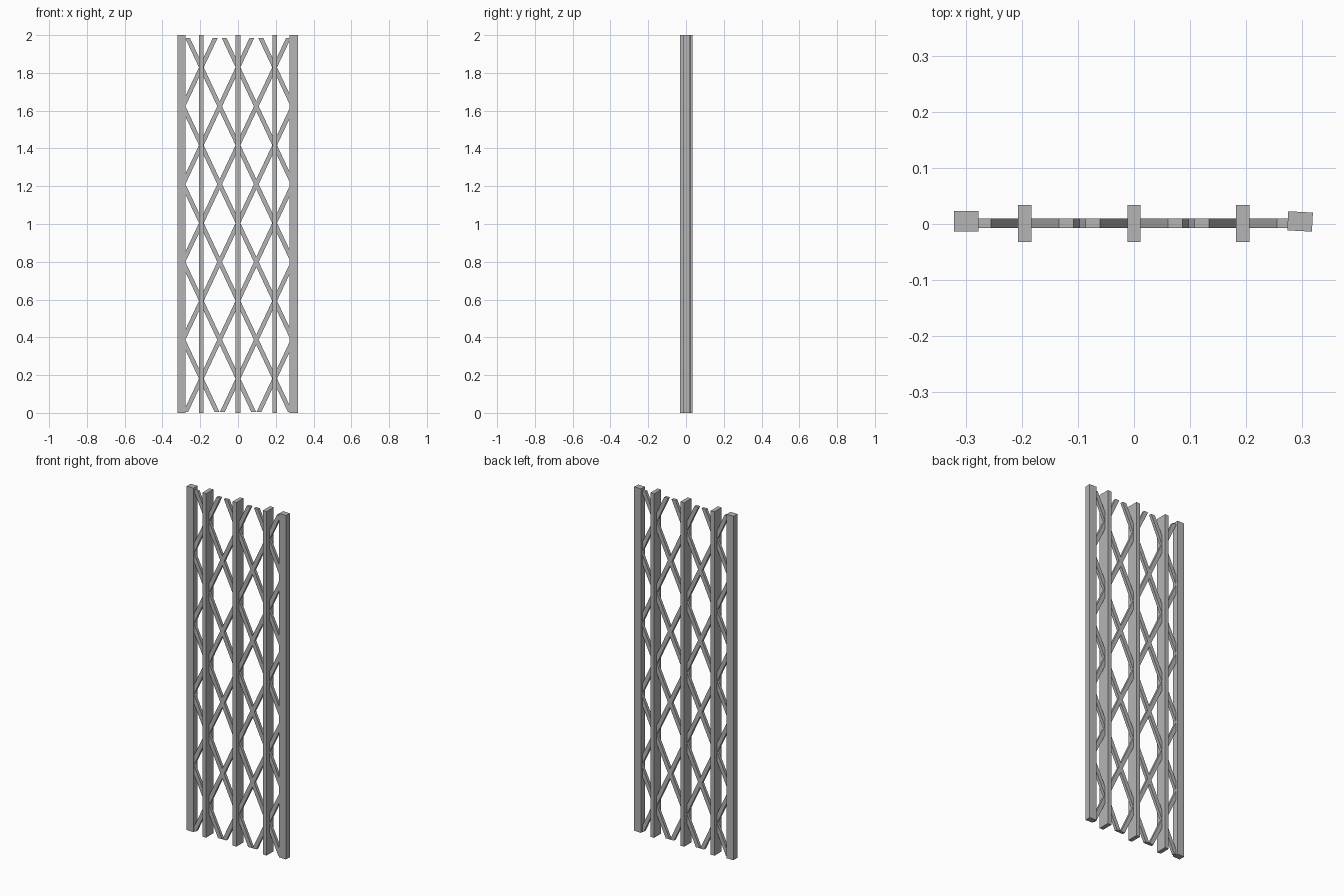
import bpy, bmesh, math
from mathutils import Vector, Matrix

default = bpy.data.objects.get("Cube")
if default:
    bpy.data.objects.remove(default, do_unlink=True)

steel = bpy.data.materials.new("grey_steel")
steel.use_nodes = True
colour = (0.46, 0.46, 0.46, 1)
steel.diffuse_color = colour
steel.node_tree.nodes["Principled BSDF"].inputs["Base Color"].default_value = colour

HEIGHT = 2.0


def add_object(name, bm):
    bmesh.ops.recalc_face_normals(bm, faces=bm.faces[:])
    mesh = bpy.data.meshes.new(name)
    bm.to_mesh(mesh)
    bm.free()
    mesh.materials.append(steel)
    obj = bpy.data.objects.new(name, mesh)
    bpy.context.collection.objects.link(obj)
    return obj


def upright(name, x, y, width, depth, turn=0):
    bm = bmesh.new()
    bmesh.ops.create_cube(bm, size=1, matrix=Matrix.Diagonal((width, depth, HEIGHT, 1)))
    obj = add_object(name, bm)
    obj.location = (x, y, HEIGHT / 2)
    obj.rotation_euler.z = math.radians(turn)


# End posts and the deeper flat bars between them
upright("right_post", -0.299, 0.005, 0.044, 0.036)
upright("left_post", 0.296, 0.0045, 0.044, 0.034, -3)
for name, x in (("right_bar", -0.195), ("middle_bar", 0), ("left_bar", 0.194)):
    upright(name, x, 0.001, 0.024, 0.066)

# Diagonal lattice: crossing straight strips cut level at top and bottom
PITCH = 0.412              # vertical distance between crossings
SLOPE = PITCH / 0.194
HALF = 0.288               # strips run into the end posts
RISE = 0.027               # half the vertical thickness of a strip
FRONT, BACK = -0.007, 0.010
BOTTOM, TOP = 0.004, 1.985


def strip(target, middle, slope):
    bm = bmesh.new()
    outline = [(-HALF, -RISE), (HALF, -RISE), (HALF, RISE), (-HALF, RISE)]
    face = bm.faces.new([bm.verts.new((x, FRONT, middle + slope * x + dz))
                         for x, dz in outline])
    extruded = bmesh.ops.extrude_face_region(bm, geom=[face])["geom"]
    moved = [g for g in extruded if isinstance(g, bmesh.types.BMVert)]
    bmesh.ops.translate(bm, verts=moved, vec=(0, BACK - FRONT, 0))
    for level, normal in ((TOP, 1), (BOTTOM, -1)):
        bmesh.ops.bisect_plane(bm, geom=bm.verts[:] + bm.edges[:] + bm.faces[:],
                               plane_co=Vector((0, 0, level)),
                               plane_no=Vector((0, 0, normal)), clear_outer=True)
        bmesh.ops.holes_fill(bm, edges=[e for e in bm.edges if e.is_boundary])
    piece = bpy.data.meshes.new("strip_piece")
    bm.to_mesh(piece)
    bm.free()
    target.from_mesh(piece)
    bpy.data.meshes.remove(piece)


lattice = bmesh.new()
for step in range(-4, 5):
    for side in (-1, 1):
        strip(lattice, 1.005 + PITCH * step, side * SLOPE)
add_object("diagonal_lattice", lattice)
